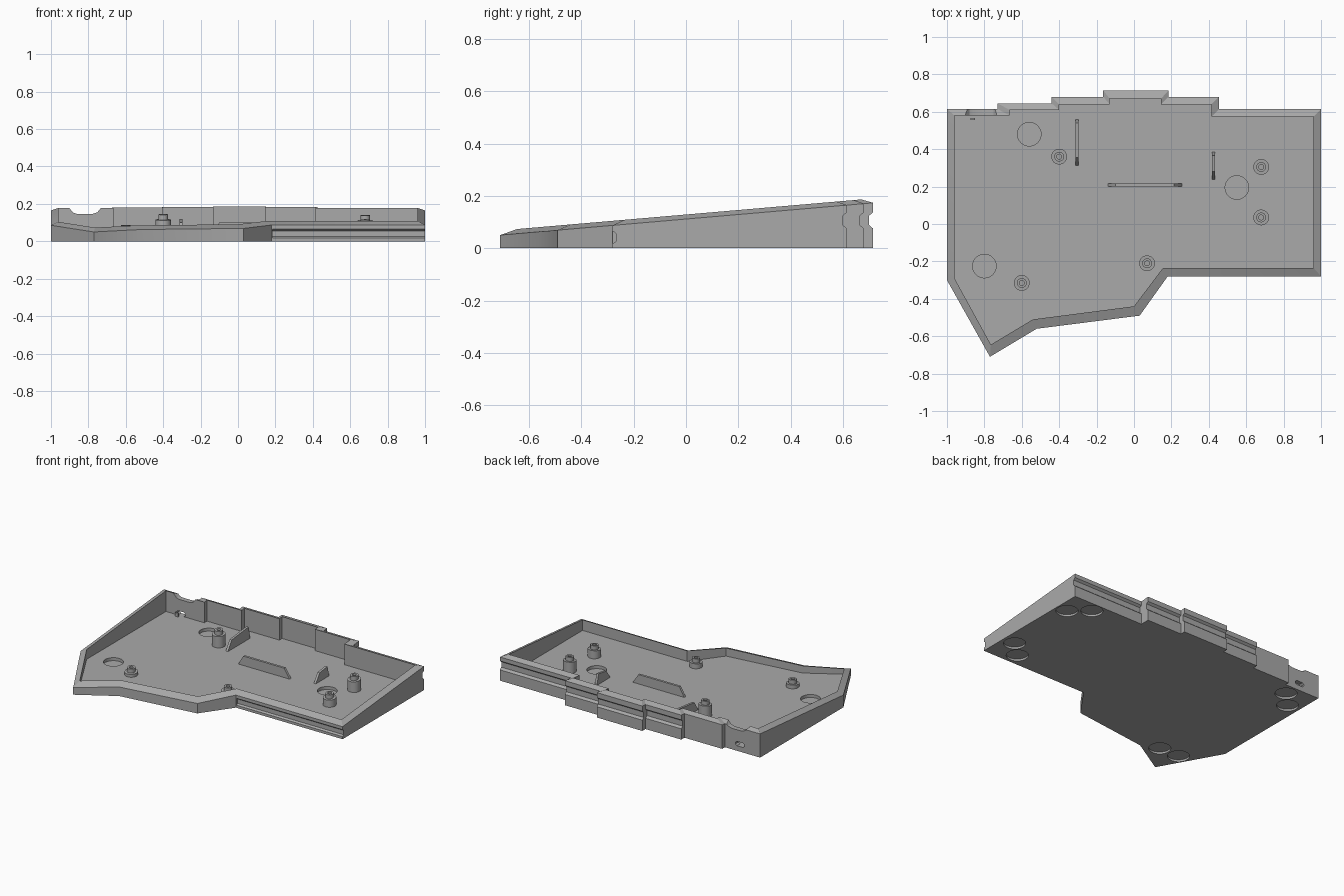
import bpy, bmesh, math
from mathutils import Vector

if "Cube" in bpy.data.objects:
    bpy.data.objects.remove(bpy.data.objects["Cube"])

grey = bpy.data.materials.new("plain grey")
grey.use_nodes = True
COLOUR = (0.4, 0.4, 0.4, 1)
grey.diffuse_color = COLOUR
grey.node_tree.nodes["Principled BSDF"].inputs["Base Color"].default_value = COLOUR

FLOOR = 0.035


def outer_top(y):
    return 0.05 + (y + 0.71) * 0.0865


def inner_top(y):
    return 0.072 + (y + 0.66) * 0.086


def make(name, bm):
    bmesh.ops.recalc_face_normals(bm, faces=bm.faces)
    mesh = bpy.data.meshes.new(name)
    bm.to_mesh(mesh)
    bm.free()
    mesh.materials.append(grey)
    obj = bpy.data.objects.new(name, mesh)
    bpy.context.collection.objects.link(obj)
    return obj


def loft(name, rings):
    """Closed solid through rings of equal length, capped at both ends."""
    bm = bmesh.new()
    loops = [[bm.verts.new(p) for p in ring] for ring in rings]
    for a, b in zip(loops, loops[1:]):
        for i in range(len(a)):
            j = (i + 1) % len(a)
            bm.faces.new((a[i], a[j], b[j], b[i]))
    bm.faces.new(loops[0])
    bm.faces.new(loops[-1])
    return make(name, bm)


def prism(name, pts, axis, lo, hi):
    """Extrude a 2D profile along the x, y or z axis."""
    def place(p, d):
        v = list(p)
        v.insert(axis, d)
        return v
    return loft(name, [[place(p, d) for p in pts] for d in (lo, hi)])


def circle(x, y, r, n=32):
    return [(x + r * math.cos(math.tau * i / n), y + r * math.sin(math.tau * i / n))
            for i in range(n)]


def cut(target, cutter):
    cutter.hide_render = True
    mod = target.modifiers.new("cut", "BOOLEAN")
    mod.operation = "DIFFERENCE"
    mod.solver = "EXACT"
    mod.object = cutter
    bpy.context.view_layer.objects.active = target
    bpy.ops.object.modifier_apply(modifier=mod.name)
    bpy.data.objects.remove(cutter)


# Tray with sloping walls and a chamfered rim
outer = [(-1, -.3), (-.77, -.71), (-.52, -.56), (.03, -.49), (.18, -.28), (1, -.28),
         (1, .615), (.455, .615), (.455, .68), (.185, .68), (.185, .715), (-.165, .715),
         (-.165, .68), (-.44, .68), (-.44, .645), (-.73, .645), (-.73, .615), (-1, .615)]
inner = [(-.96, -.29), (-.765, -.645), (-.54, -.51), (0, -.44), (.155, -.235), (.96, -.235),
         (.96, .575), (.415, .575), (.415, .64), (.145, .64), (.145, .67), (-.13, .67),
         (-.13, .64), (-.4, .64), (-.4, .61), (-.665, .61), (-.665, .58), (-.96, .58)]
tray = loft("tray", [
    [(x, y, 0) for x, y in outer],
    [(x, y, outer_top(y)) for x, y in outer],
    [(x, y, inner_top(y)) for x, y in inner],
    [(x, y, FLOOR) for x, y in inner]])

# Grip grooves along the back wall sections and the straight front wall
for x0, x1, y in [(.455, 1.01, .615), (.185, .457, .68), (-.167, .187, .715),
                  (-.442, -.165, .68)]:
    groove = [(y + .01, .07), (y, .075), (y - .015, .088), (y - .015, .125),
              (y, .137), (y + .01, .14)]
    cut(tray, prism("groove", groove, 0, x0, x1))
front_groove = [(-.29, .015), (-.28, .018), (-.267, .026), (-.267, .056),
                (-.28, .066), (-.29, .07)]
cut(tray, prism("groove", front_groove, 0, .185, 1.01))

# Cable notch in the rim and a small slot through the back wall
notch = [(-.9, .22), (-.9, .175), (-.88, .153), (-.86, .146), (-.78, .146),
         (-.752, .155), (-.735, .175), (-.735, .22)]
cut(tray, prism("notch", notch, 1, .55, .64))
slot = [(-.88, .045), (-.868, .035), (-.822, .035), (-.81, .045), (-.81, .055),
        (-.822, .065), (-.868, .065), (-.88, .055)]
cut(tray, prism("slot", slot, 1, .55, .65))

# Round recesses in the floor and for the feet underneath
for x, y in [(-.56, .48), (.55, .195), (-.8, -.225)]:
    cut(tray, prism("recess", circle(x, y, .063), 2, .014, .06))
for x, y in [(.92, .44), (.8, .54), (.91, -.085), (.8, -.19), (-.805, .53),
             (-.91, .42), (-.64, -.51), (-.794, -.51)]:
    cut(tray, prism("foot_recess", circle(x, y, .07), 2, -.02, .014))

# Stepped screw posts whose tops follow the slope of the rim
for i, (x, y) in enumerate([(-.4, .36), (.68, .305), (.68, .035), (.07, -.21), (-.6, -.315)]):
    def ring(r, drop):
        return [(px, py, inner_top(py) - drop) for px, py in circle(x, y, r)]
    base = [(px, py, FLOOR - .005) for px, py in circle(x, y, .042)]
    loft("screw_post_%d" % (i + 1),
         [base, ring(.042, .044), ring(.026, .044), ring(.026, .016),
          ring(.013, .016), ring(.013, .05)])

# Thin supporting ribs with sloped ends
def rib_profile(a, b, top_a, top_b):
    return [(a, FLOOR - .004), (b, FLOOR - .004), (b - .02, top_b), (a + .045, top_a)]


prism("back_rib", rib_profile(.31, .56, .1, .12), 0, -.313, -.297)
prism("side_rib", rib_profile(.235, .385, .095, .108), 0, .416, .432)
middle = [(-.14, FLOOR - .004), (.26, FLOOR - .004), (.215, .1), (-.1, .1)]
prism("middle_rib", middle, 1, .2, .216)

# Small stop behind the cable opening
prism("cable_stop", [(-.875, .556), (-.85, .556), (-.85, .566), (-.875, .566)], 2,
      FLOOR - .004, .06)

# Smooth the round surfaces, keep the edges crisp
for obj in bpy.context.collection.objects:
    if obj.type == "MESH" and grey.name in obj.data.materials:
        bpy.ops.object.select_all(action="DESELECT")
        obj.select_set(True)
        bpy.context.view_layer.objects.active = obj
        bpy.ops.object.shade_smooth_by_angle(angle=math.radians(25))
